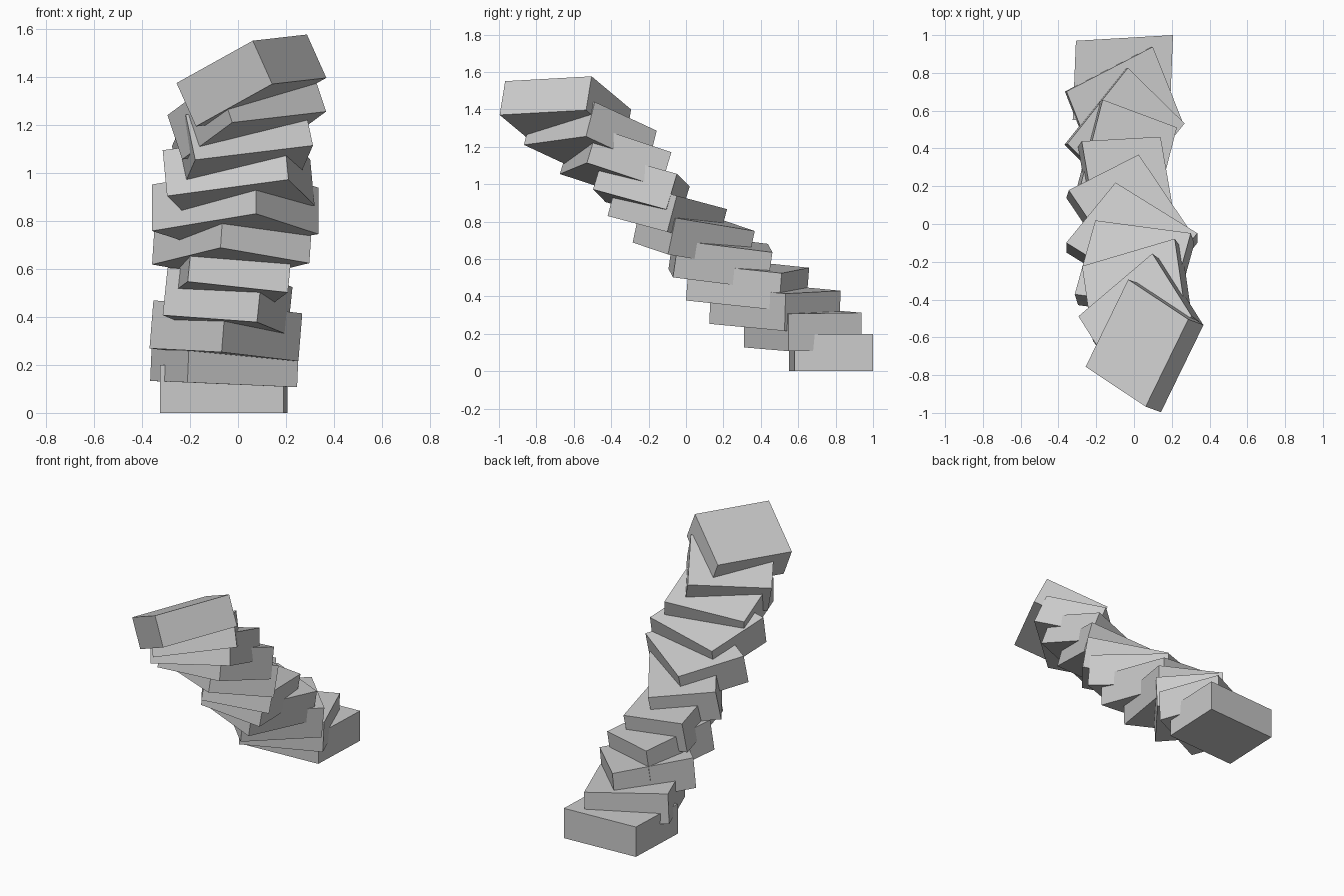
import bpy, bmesh
from math import radians, sin, cos, asin
from mathutils import Matrix, Vector

if "Cube" in bpy.data.objects:
    bpy.data.objects.remove(bpy.data.objects["Cube"])

COUNT = 11            # slabs in the twisting stack
LONG = Vector((0.514, 0.030, 0))    # edge vectors of the slightly skewed slab
SHORT = Vector((0.017, 0.420, 0))
UP = Vector((0, 0, 0.2))


def slab_mesh():
    """Skewed slab centred on its own origin."""
    bm = bmesh.new()
    bmesh.ops.create_cube(bm, size=1)
    for v in bm.verts:
        v.co = LONG * v.co.x + SHORT * v.co.y + UP * v.co.z
    mesh = bpy.data.meshes.new("slab")
    bm.to_mesh(mesh)
    bm.free()
    return mesh


mesh = slab_mesh()

# Stack of slabs: each one turns 24 degrees, steps forward and up, leans a bit more
for k in range(COUNT):
    centre = Vector((-0.059 + 0.0025 * k + 0.0009 * k * k,
                     0.775 - 0.1515 * k + 0.00095 * k * k,
                     0.1 + 0.119 * k + 0.00095 * k * k))
    lean = asin(0.043 * k)
    heading = radians(-15 + 17.5 * k)
    axis = Vector((-sin(heading), cos(heading), 0))
    slab = bpy.data.objects.new(f"slab_{k + 1}", mesh)
    slab.matrix_world = (Matrix.Translation(centre)
                         @ Matrix.Rotation(lean, 4, axis)
                         @ Matrix.Rotation(radians(24 * k), 4, 'Z'))
    bpy.context.collection.objects.link(slab)
